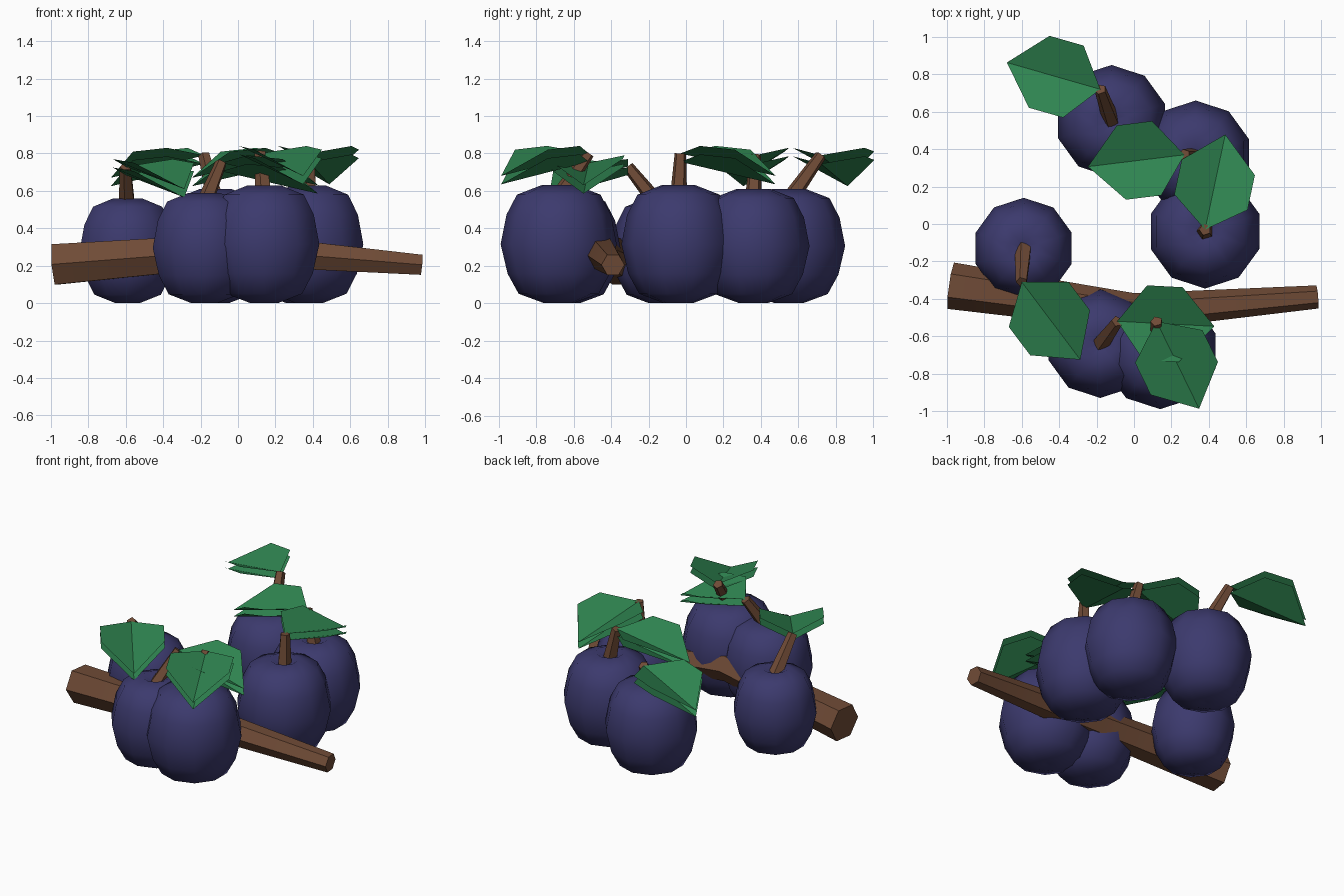
import bpy, math
from mathutils import Vector

cube = bpy.data.objects.get("Cube")
if cube:
    bpy.data.objects.remove(cube, do_unlink=True)


def material(name, rgb):
    m = bpy.data.materials.new(name)
    m.use_nodes = True
    m.diffuse_color = (*rgb, 1)
    m.node_tree.nodes["Principled BSDF"].inputs["Base Color"].default_value = (*rgb, 1)
    return m


PURPLE = material("plum_purple", (0.045, 0.042, 0.155))
GREEN = material("leaf_green", (0.028, 0.23, 0.08))
BROWN = material("bark_brown", (0.16, 0.07, 0.037))


def add_object(name, verts, faces, mat, smooth=None):
    me = bpy.data.meshes.new(name)
    me.from_pydata(verts, [], faces)
    me.materials.append(mat)
    ob = bpy.data.objects.new(name, me)
    bpy.context.collection.objects.link(ob)
    if smooth:
        bpy.ops.object.select_all(action='DESELECT')
        ob.select_set(True)
        bpy.context.view_layer.objects.active = ob
        bpy.ops.object.shade_smooth_by_angle(angle=math.radians(smooth))
    return ob


def bridge(rings, n):
    """Quads between successive rings of n vertices, plus both end caps."""
    faces = [(r * n + i, r * n + (i + 1) % n, (r + 1) * n + (i + 1) % n, (r + 1) * n + i)
             for r in range(rings - 1) for i in range(n)]
    faces.append(tuple(reversed(range(n))))
    faces.append(tuple(range((rings - 1) * n, rings * n)))
    return faces


def tube(name, path, radii, sides, turn=0.0, smooth=None):
    pts = [Vector(p) for p in path]
    verts = []
    for k, (p, r) in enumerate(zip(pts, radii)):
        d = (pts[min(k + 1, len(pts) - 1)] - pts[max(k - 1, 0)]).normalized()
        ref = Vector((0, 0, 1)) if abs(d.x) > 0.9 else Vector((1, 0, 0))
        u = d.cross(ref).normalized()
        v = d.cross(u)
        for i in range(sides):
            a = turn + math.tau * i / sides
            verts.append(p + r * (math.cos(a) * u + math.sin(a) * v))
    return add_object(name, verts, bridge(len(pts), sides), BROWN, smooth)


# Fruit body: ten-sided turned profile (radius share, height share)
PROFILE = [(0.04, 0.012), (0.25, 0.0), (0.69, 0.08), (0.88, 0.25), (1.0, 0.5),
           (0.9, 0.75), (0.72, 0.92), (0.3, 1.0), (0.06, 0.94)]


def fruit(name, x, y, radius, height):
    n = 10
    verts = [(x + radius * s * math.cos(math.pi / 2 + math.tau * i / n),
              y + radius * s * math.sin(math.pi / 2 + math.tau * i / n), height * h)
             for s, h in PROFILE for i in range(n)]
    return add_object(name, verts, bridge(len(PROFILE), n), PURPLE, 80)


# Leaf: two drooping sheets, each folded along the middle rib
def leaf(name, base, heading):
    f = Vector((math.cos(heading), math.sin(heading), 0))
    s = Vector((-f.y, f.x, 0))
    verts, faces = [], []
    for gap in (0.0, 0.045):
        k = len(verts)
        outline = [(0, 0, 0), (0.15, 0.2, 0.04), (0.34, 0.2, 0.02),
                   (0.52, 0, -0.12), (0.34, -0.2, 0.02), (0.15, -0.2, 0.04)]
        verts += [Vector(base) + f * a + s * b + Vector((0, 0, c - gap)) for a, b, c in outline]
        faces += [(k, k + 3, k + 2, k + 1), (k, k + 5, k + 4, k + 3)]
    return add_object(name, verts, [tuple(reversed(q)) for q in faces], GREEN)


# name, centre x, y, radius, height, stem tip, leaf heading in degrees
FRUITS = [
    ("back", -0.12, 0.55, 0.30, 0.61, (-0.18, 0.72, 0.79), 164),
    ("back_left", 0.33, 0.36, 0.30, 0.61, (0.27, 0.37, 0.79), 187),
    ("left", 0.38, -0.04, 0.305, 0.63, (0.38, -0.03, 0.80), 78),
    ("right", -0.59, -0.13, 0.27, 0.56, (-0.60, -0.31, 0.73), -53),
    ("front_right", -0.18, -0.64, 0.29, 0.59, (-0.09, -0.52, 0.75), -3),
    ("front", 0.14, -0.68, 0.31, 0.63, (0.12, -0.52, 0.80), -64),
]
for name, x, y, r, h, tip, heading in FRUITS:
    fruit(name + "_fruit", x, y, r, h)
    tube(name + "_stem", [(x, y, h * 0.9), tip], [0.048, 0.032], 5, 0.3)
    leaf(name + "_leaf", tip, math.radians(heading))

# Bent tapering branch under the fruits
tube("branch", [(-0.98, -0.33, 0.207), (0, -0.47, 0.285), (0.98, -0.39, 0.205)],
     [0.125, 0.1, 0.062], 6, 0.0, 50)
